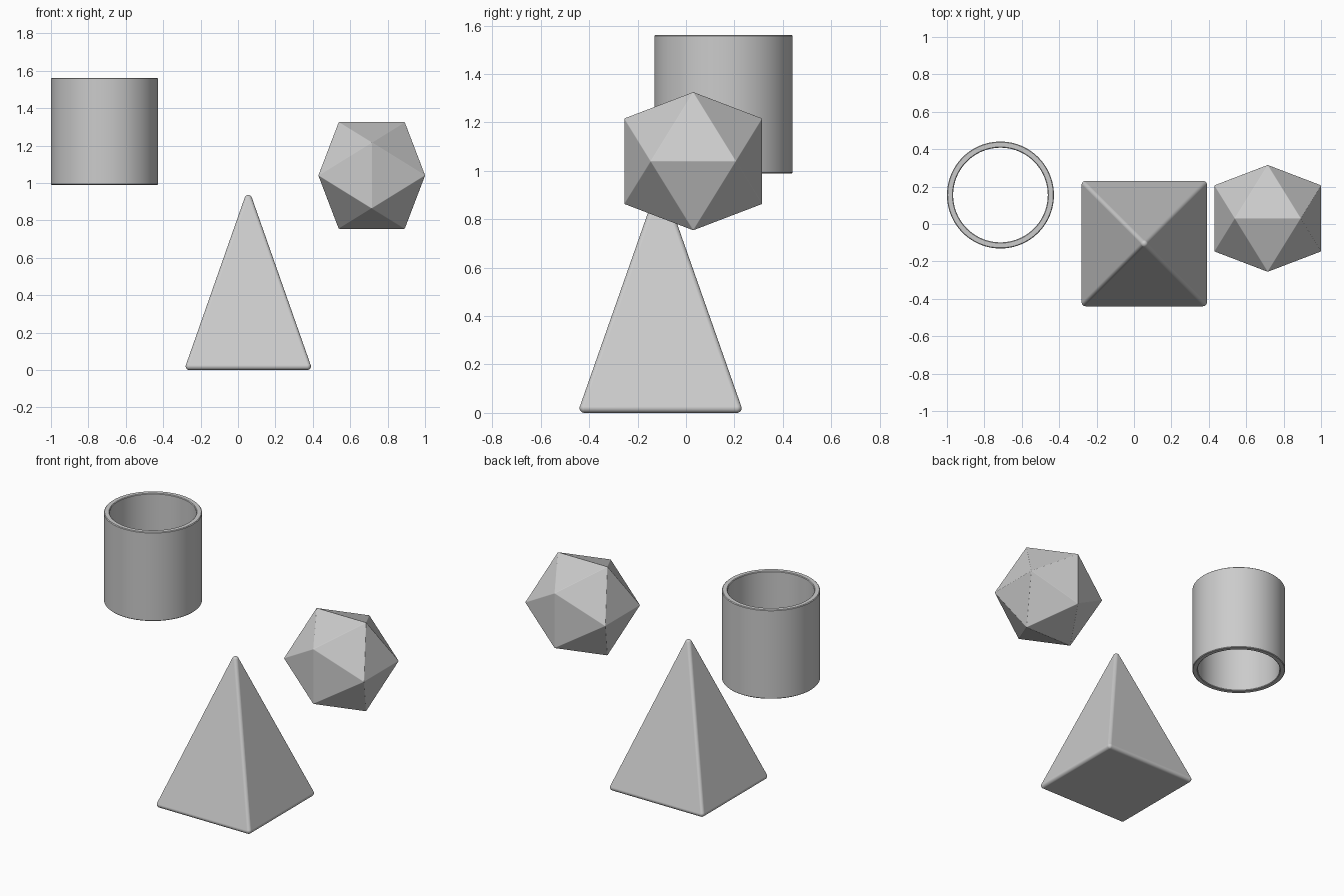
import bpy, bmesh, math
from mathutils import Vector

if "Cube" in bpy.data.objects:
    bpy.data.objects.remove(bpy.data.objects["Cube"])


def finish(bm, name, location):
    mesh = bpy.data.meshes.new(name)
    bm.normal_update()
    bm.to_mesh(mesh)
    bm.free()
    obj = bpy.data.objects.new(name, mesh)
    bpy.context.collection.objects.link(obj)
    obj.location = location
    bpy.ops.object.select_all(action='DESELECT')
    obj.select_set(True)
    bpy.context.view_layer.objects.active = obj
    return obj


def rounded_hull(name, corners, r, location, detail):
    """Convex solid with rounded edges: hull of small spheres at each corner."""
    ball = bmesh.new()
    bmesh.ops.create_icosphere(ball, subdivisions=detail, radius=r)
    bm = bmesh.new()
    for c in corners:
        for v in ball.verts:
            bm.verts.new(Vector(c) + v.co)
    ball.free()
    hull = bmesh.ops.convex_hull(bm, input=bm.verts[:])
    inside = [v for v in bm.verts if not v.link_faces]
    bmesh.ops.delete(bm, geom=inside, context='VERTS')
    bmesh.ops.recalc_face_normals(bm, faces=bm.faces[:])
    obj = finish(bm, name, location)
    obj.data.shade_smooth()
    obj.modifiers.new("weighted_normals", 'WEIGHTED_NORMAL').weight = 100
    return obj


# Square pyramid with softened edges
half, height, r = 0.343, 0.976, 0.02
m = height / half
inner = half - r / m - r * math.sqrt(1 + 1 / m ** 2)
top = height - r * math.sqrt(1 + m * m)
corners = [(x, y, r) for x in (-inner, inner) for y in (-inner, inner)]
rounded_hull("pyramid", corners + [(0, 0, top)], r, (0.055, -0.105, 0), 4)

# Icosahedron from three golden rectangles
r = 0.006
p = 0.285 - r
s = p / ((1 + math.sqrt(5)) / 2)
corners = []
for a in (-s, s):
    for b in (-p, p):
        corners += [(a, 0, b), (b, a, 0), (0, b, a)]
rounded_hull("icosahedron", corners, r, (0.715, 0.03, 1.04), 3)

# Open tube: closed wall profile swept around z
ro, ri, h, b = 0.286, 0.253, 0.286, 0.004
profile = [(ro, -h + b), (ro, h - b), (ro - b, h), (ri + b, h),
           (ri, h - b), (ri, -h + b), (ri + b, -h), (ro - b, -h)]
n = 96
bm = bmesh.new()
rings = []
for i in range(n):
    t = 2 * math.pi * i / n
    rings.append([bm.verts.new((q * math.cos(t), q * math.sin(t), z)) for q, z in profile])
for i in range(n):
    r0, r1 = rings[i], rings[(i + 1) % n]
    for j in range(len(profile)):
        k = (j + 1) % len(profile)
        bm.faces.new((r0[j], r1[j], r1[k], r0[k]))
bmesh.ops.recalc_face_normals(bm, faces=bm.faces[:])
finish(bm, "tube", (-0.714, 0.155, 1.276))
bpy.ops.object.shade_smooth_by_angle(angle=math.radians(30))
